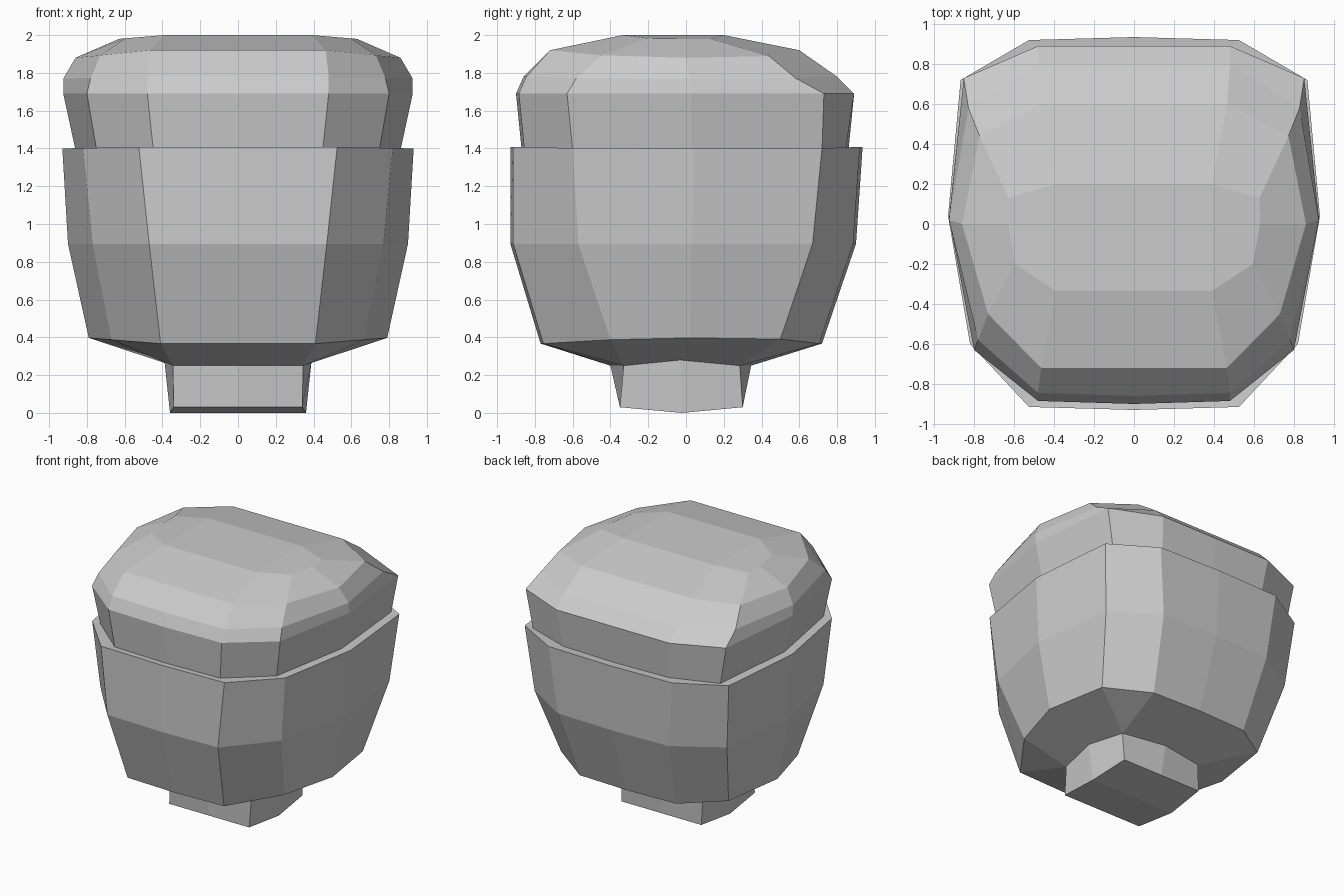
import bpy
import bmesh

default_cube = bpy.data.objects.get("Cube")
if default_cube:
    bpy.data.objects.remove(default_cube, do_unlink=True)

# One plain grey for everything
grey = bpy.data.materials.new("plain_grey")
grey.use_nodes = True
grey.diffuse_color = (0.6, 0.6, 0.6, 1)
grey.node_tree.nodes["Principled BSDF"].inputs["Base Color"].default_value = (0.6, 0.6, 0.6, 1)


def ring(z, width, side, corner, front, front_side, back, back_side,
         mid=0.03, rise=0.0, front_bulge=0.015, back_bulge=0.015):
    """Twelve-point mirrored section, counter-clockwise from the front centre."""
    back_width = side + (side - corner) * 0.16

    def lift(x):
        return z + rise * (x - corner) / (width - corner)

    half = [
        (corner, front_bulge - front, z),
        (side, -front_side, lift(side)),
        (width, mid, lift(width)),
        (back_width, back_side, lift(back_width)),
        (corner, back - back_bulge, z),
    ]
    mirrored = [(-x, y, height) for x, y, height in reversed(half)]
    return [(0, -front, z)] + half + [(0, back, z)] + mirrored


def loft(name, sections, bottom_faces=(), top_faces=()):
    """Join successive sections with quads and close the ends."""
    bm = bmesh.new()
    rows = [[bm.verts.new(point) for point in section] for section in sections]
    count = len(rows[0])
    for lower, upper in zip(rows, rows[1:]):
        for i in range(count):
            j = (i + 1) % count
            bm.faces.new((lower[i], lower[j], upper[j], upper[i]))
    for group in bottom_faces:
        bm.faces.new([rows[0][i] for i in reversed(group)])
    for group in top_faces:
        bm.faces.new([rows[-1][i] for i in group])
    bmesh.ops.remove_doubles(bm, verts=bm.verts[:], dist=0.0005)
    bmesh.ops.recalc_face_normals(bm, faces=bm.faces[:])
    mesh = bpy.data.meshes.new(name)
    bm.to_mesh(mesh)
    bm.free()
    mesh.materials.append(grey)
    obj = bpy.data.objects.new(name, mesh)
    bpy.context.collection.objects.link(obj)
    return obj


# End caps: one folds across the width, the other runs in strips front to back
folded_cap = [(9, 10, 11, 0, 1, 2, 3), (3, 4, 5, 6, 7, 8, 9)]
strip_cap = [(0, 1, 5, 6), (6, 7, 11, 0), (1, 2, 3, 4, 5), (7, 8, 9, 10, 11)]

# Neck, flared underside, tapered body and rim ledge
neck_foot = ring(z=0.03, width=0.36, side=0.34, corner=0.34,
                 front=0.35, front_side=0.35, back=0.3, back_side=0.3,
                 mid=-0.02, rise=-0.03, front_bulge=0, back_bulge=0)
neck_top = ring(z=0.25, width=0.39, side=0.345, corner=0.345,
                front=0.4, front_side=0.33, back=0.345, back_side=0.285,
                mid=-0.03, rise=0.03, front_bulge=0.07, back_bulge=0.06)
body_low = ring(z=0.367, width=0.79, side=0.67, corner=0.41,
                front=0.77, front_side=0.4, back=0.72, back_side=0.5,
                mid=0.02, rise=0.03)
body_middle = ring(z=0.895, width=0.9, side=0.77, corner=0.47,
                   front=0.93, front_side=0.57, back=0.9, back_side=0.67)
rim = ring(z=1.408, width=0.93, side=0.82, corner=0.525,
           front=0.93, front_side=0.6, back=0.935, back_side=0.72,
           mid=0.04, rise=-0.008)
ledge = ring(z=1.4, width=0.865, side=0.75, corner=0.45,
             front=0.87, front_side=0.6, back=0.86, back_side=0.72)
loft("body", [neck_foot, neck_top, body_low, body_middle, rim, ledge],
     folded_cap, strip_cap)

# Cap with a wide shoulder and a faceted crown
cap_base = ring(z=1.39, width=0.86, side=0.748, corner=0.448,
                front=0.87, front_side=0.6, back=0.86, back_side=0.72)
shoulder = ring(z=1.69, width=0.925, side=0.8, corner=0.48,
                front=0.9, front_side=0.63, back=0.89, back_side=0.73,
                back_bulge=0)
crown_low = ring(z=1.78, width=0.925, side=0.78, corner=0.48,
                 front=0.86, front_side=0.58, back=0.8, back_side=0.58,
                 mid=0.02, rise=-0.01, back_bulge=0)
crown_high = ring(z=1.92, width=0.86, side=0.73, corner=0.465,
                  front=0.72, front_side=0.45, back=0.6, back_side=0.44,
                  mid=0, rise=-0.04, front_bulge=0, back_bulge=0)
crown_top = ring(z=2, width=0.63, side=0.595, corner=0.39,
                 front=0.335, front_side=0.2, back=0.2, back_side=0.13,
                 mid=0, rise=-0.02, front_bulge=0, back_bulge=0)
loft("cap", [cap_base, shoulder, crown_low, crown_high, crown_top],
     top_faces=strip_cap)
